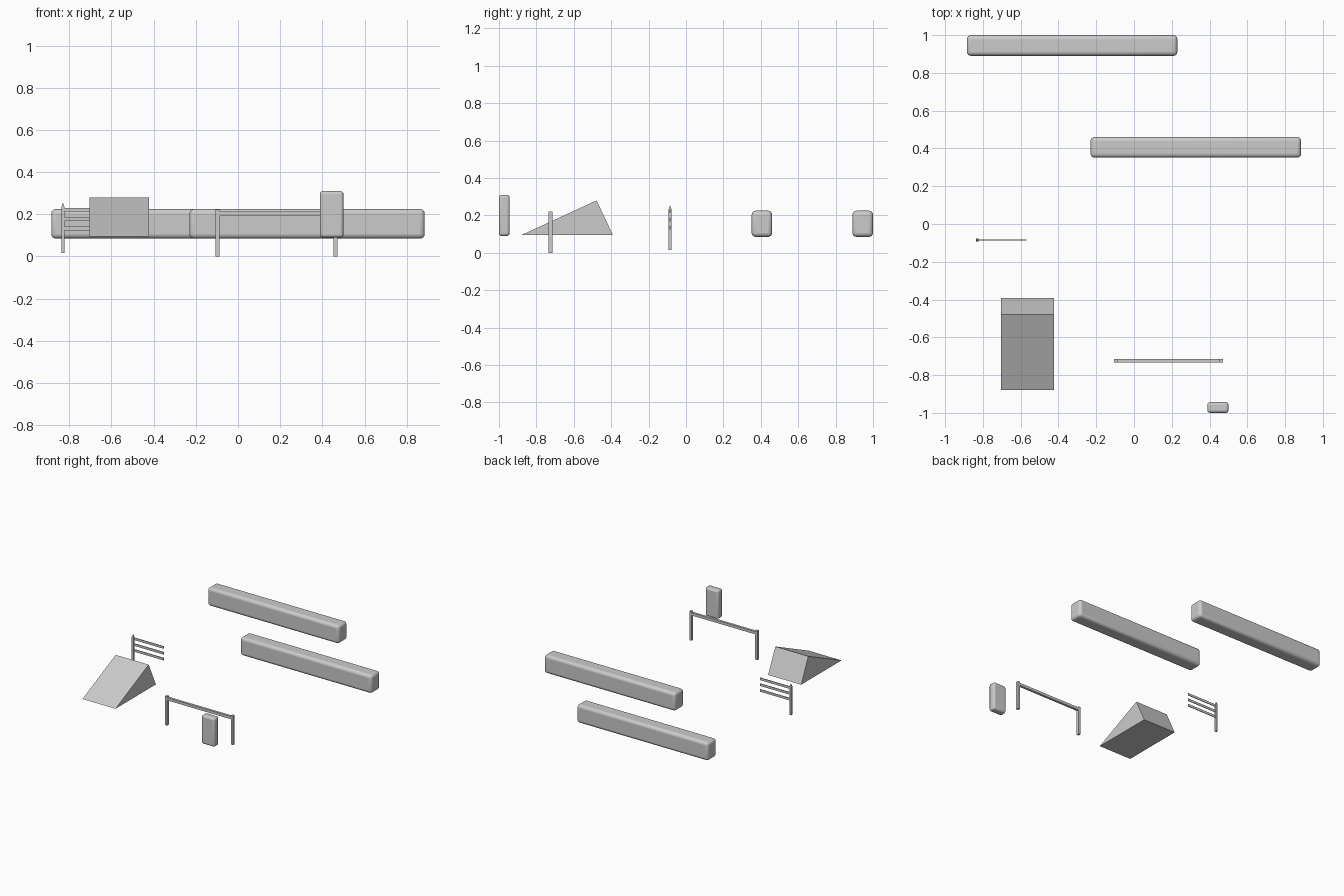
import bpy, bmesh

if "Cube" in bpy.data.objects:
    bpy.data.objects.remove(bpy.data.objects["Cube"])

def mesh_object(name, bm):
    bmesh.ops.recalc_face_normals(bm, faces=bm.faces)
    me = bpy.data.meshes.new(name)
    bm.to_mesh(me)
    bm.free()
    ob = bpy.data.objects.new(name, me)
    bpy.context.collection.objects.link(ob)
    return ob

def box(name, x, y, z, bevel=0):
    bm = bmesh.new()
    bmesh.ops.create_cube(bm, size=1)
    for v in bm.verts:
        v.co = [lo + (c + 0.5) * (hi - lo) for c, (lo, hi) in zip(v.co, (x, y, z))]
    ob = mesh_object(name, bm)
    if bevel:
        mod = ob.modifiers.new("rounded_edges", 'BEVEL')
        mod.width = bevel
        mod.segments = 4
        bpy.context.view_layer.objects.active = ob
        ob.select_set(True)
        bpy.ops.object.shade_smooth_by_angle()
        ob.select_set(False)
    return ob

# Two long rounded blocks and one small upright block
box("back_long_block", (-0.885, 0.23), (0.89, 1.0), (0.085, 0.225), 0.022)
box("front_long_block", (-0.23, 0.885), (0.351, 0.461), (0.085, 0.225), 0.022)
box("small_block", (0.388, 0.5), (-1.0, -0.943), (0.09, 0.31), 0.015)

# Ramp: triangular side profile extruded along x
bm = bmesh.new()
profile = [(-0.88, 0.095), (-0.391, 0.095), (-0.478, 0.28)]
face = bm.faces.new([bm.verts.new((-0.703, y, z)) for y, z in profile])
ext = bmesh.ops.extrude_face_region(bm, geom=[face], use_keep_orig=True)
moved = [g for g in ext["geom"] if isinstance(g, bmesh.types.BMVert)]
bmesh.ops.translate(bm, verts=moved, vec=(0.28, 0, 0))
mesh_object("ramp", bm)

# Hitching rail: two posts and a beam
for side, x in (("left", -0.106), ("right", 0.453)):
    box(side + "_rail_post", (x, x + 0.019), (-0.734, -0.714), (0, 0.222))
box("rail_beam", (-0.088, 0.454), (-0.733, -0.715), (0.193, 0.214))

# Fence piece: pointed post and three thin slats
px, py, half = -0.83, -0.085, 0.0075
box("fence_post", (px - half, px + half), (py - half, py + half), (0.016, 0.234))
bm = bmesh.new()
base = [bm.verts.new((px + a * half, py + b * half, 0.234))
        for a, b in ((-1, -1), (1, -1), (1, 1), (-1, 1))]
tip = bm.verts.new((px, py, 0.256))
bm.faces.new(base)
for i in range(4):
    bm.faces.new((base[i], base[(i + 1) % 4], tip))
mesh_object("fence_post_tip", bm)
for i in range(3):
    z = 0.222 - i * 0.0445
    box(f"fence_slat_{i + 1}", (-0.826, -0.57), (py - 0.0025, py + 0.0025), (z - 0.009, z + 0.009))
